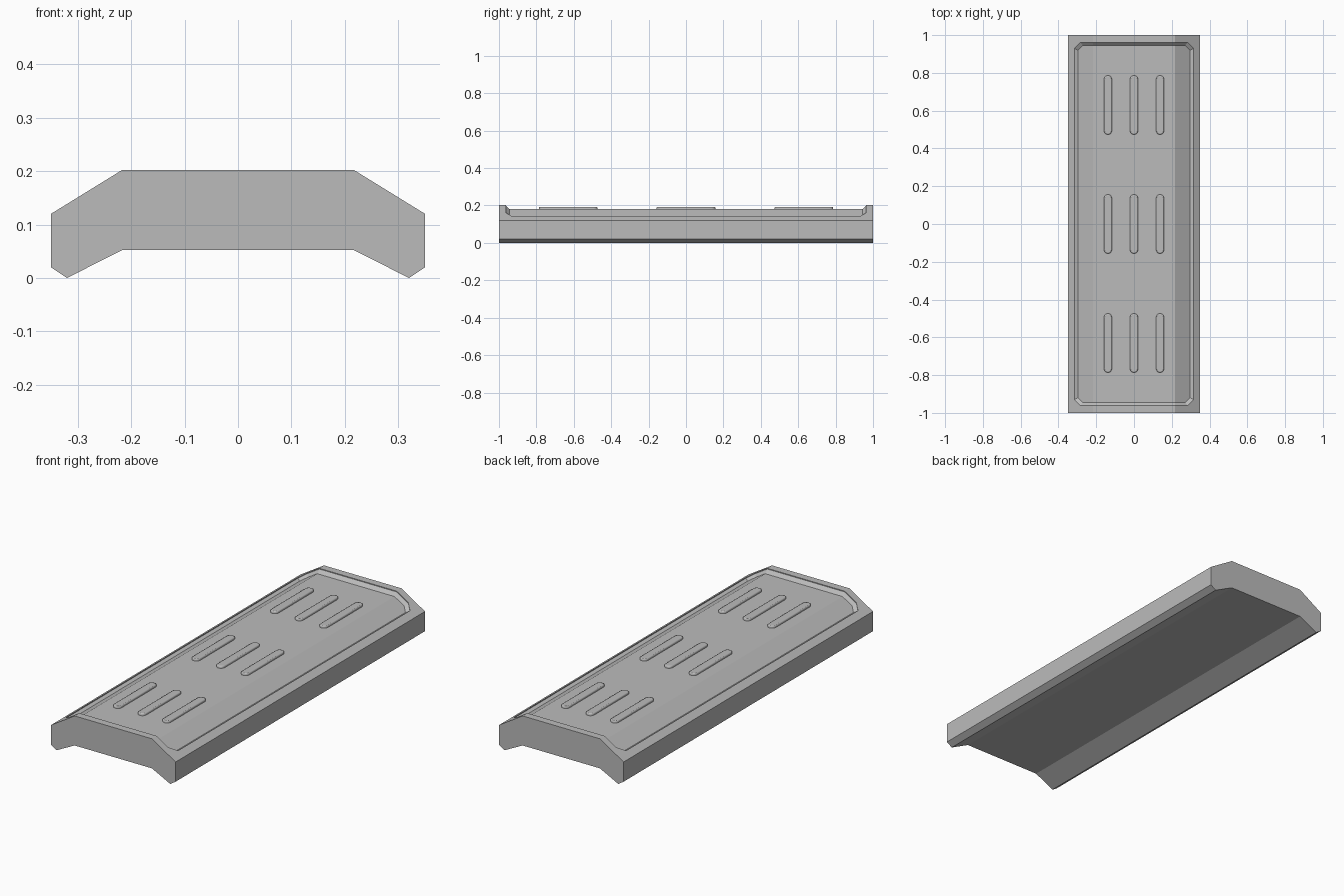
import bpy, bmesh, math

cube = bpy.data.objects.get("Cube")
if cube:
    bpy.data.objects.remove(cube, do_unlink=True)

grey = bpy.data.materials.new("plain grey")
grey.use_nodes = True
colour = (0.5, 0.5, 0.5, 1)
grey.diffuse_color = colour
grey.node_tree.nodes["Principled BSDF"].inputs["Base Color"].default_value = colour

CREASE, HALF_W, TOP, SIDE = 0.217, 0.35, 0.202, 0.12
FLOOR_DROP = 0.021


def top_height(x):
    """Height of the faceted top at x."""
    slope = (TOP - SIDE) / (HALF_W - CREASE)
    return TOP - max(0, abs(x) - CREASE) * slope


def finish(name, bm):
    bmesh.ops.recalc_face_normals(bm, faces=bm.faces)
    mesh = bpy.data.meshes.new(name)
    bm.to_mesh(mesh)
    bm.free()
    mesh.materials.append(grey)
    obj = bpy.data.objects.new(name, mesh)
    bpy.context.collection.objects.link(obj)
    return obj


def extrude(bm, face, vec):
    out = bmesh.ops.extrude_face_region(bm, geom=[face])
    verts = [g for g in out["geom"] if isinstance(g, bmesh.types.BMVert)]
    bmesh.ops.translate(bm, verts=verts, vec=vec)
    return verts


# Body: arched cross-section run along the length
right_half = [(CREASE, 0.052), (0.32, 0), (HALF_W, 0.02), (HALF_W, SIDE), (CREASE, TOP)]
outline = right_half + [(-x, z) for x, z in reversed(right_half)]
bm = bmesh.new()
end = bm.faces.new([bm.verts.new((x, -1, z)) for x, z in outline])
extrude(bm, end, (0, 2, 0))
body = finish("body", bm)


# Recess cutter: chamfered rectangle with sloped walls following the top
def ring(bm, hx, hy, cut, height):
    quarter = [(hx, hy - cut), (hx - cut, hy), (CREASE, hy)]
    pts = quarter + [(-x, y) for x, y in reversed(quarter)]
    pts += [(-x, -y) for x, y in pts]
    return [bm.verts.new((x, y, height(x))) for x, y in pts]


bm = bmesh.new()
rings = [
    ring(bm, 0.297, 0.945, 0.026, lambda x: top_height(x) - FLOOR_DROP),
    ring(bm, 0.315, 0.962, 0.032, lambda x: top_height(x) - 0.004),
    ring(bm, 0.315, 0.962, 0.032, lambda x: 0.3),
]
for low, high in zip(rings, rings[1:]):
    for i in range(len(low)):
        j = (i + 1) % len(low)
        bm.faces.new((low[i], low[j], high[j], high[i]))
for r in (rings[0], rings[-1]):
    bm.faces.new((r[2], r[3], r[8], r[9]))
    bm.faces.new(r[3:9])
    bm.faces.new(r[9:] + r[:3])
cutter = finish("recess_cutter", bm)
cutter.hide_render = True
cutter.hide_set(True)

recess = body.modifiers.new("recess", "BOOLEAN")
recess.object = cutter
recess.operation = "DIFFERENCE"
recess.solver = "EXACT"


# Raised grip ridges: rounded slots with a softened top edge
def ridge(name, cx, cy, radius=0.021, half_len=0.157, steps=8):
    bm = bmesh.new()
    verts = []
    for side in (1, -1):
        for i in range(steps + 1):
            a = math.pi * i / steps + (0 if side > 0 else math.pi)
            verts.append(bm.verts.new((cx + radius * math.cos(a),
                                       cy + side * (half_len - radius) + radius * math.sin(a),
                                       TOP - FLOOR_DROP - 0.005)))
    top = extrude(bm, bm.faces.new(verts), (0, 0, 0.016))
    rim = [e for e in bm.edges if all(v in top for v in e.verts)]
    bmesh.ops.bevel(bm, geom=rim, offset=0.005, segments=2, profile=0.5, affect="EDGES")
    obj = finish(name, bm)
    for poly in obj.data.polygons:
        poly.use_smooth = abs(poly.normal.z) < 0.99


for row, cy in zip(("front", "middle", "back"), (-0.63, 0, 0.63)):
    for col, cx in zip(("right", "centre", "left"), (-0.138, 0, 0.138)):
        ridge(f"{row}_{col}_ridge", cx, cy)
